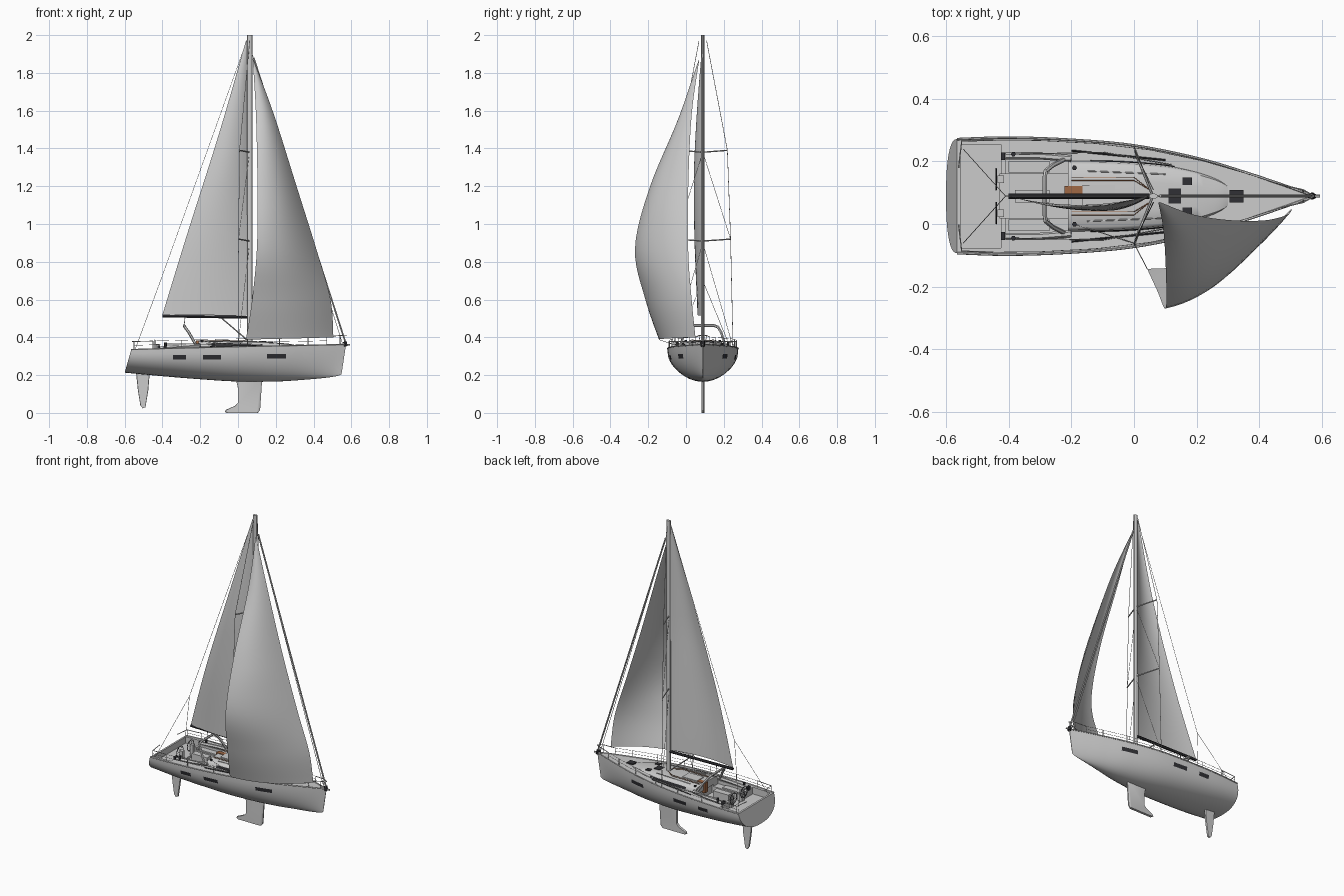
import bpy, bmesh, math
from mathutils import Vector as V

if "Cube" in bpy.data.objects:
    bpy.data.objects.remove(bpy.data.objects["Cube"])

Y = 0.089  # centreline of the hull


def material(name, col):
    m = bpy.data.materials.new(name)
    m.diffuse_color = (*col, 1)
    m.use_nodes = True
    m.node_tree.nodes["Principled BSDF"].inputs["Base Color"].default_value = m.diffuse_color
    return m


BLACK = material("black", (0.03, 0.03, 0.035))
WOOD = material("wood", (0.35, 0.14, 0.06))


def add(name, me, mat=None, angle=0.6):
    ob = bpy.data.objects.new(name, me)
    bpy.context.collection.objects.link(ob)
    if mat:
        me.materials.append(mat)
    me.polygons.foreach_set("use_smooth", [True] * len(me.polygons))
    me.set_sharp_from_angle(angle=angle)
    return ob


def spline(keys, n):
    """Catmull-Rom through key tuples, n steps per span."""
    k = [keys[0], *keys, keys[-1]]
    out = []
    for i in range(1, len(k) - 2):
        for j in range(n):
            t = j / n
            out.append(tuple(0.5 * (2*b + (c-a)*t + (2*a-5*b+4*c-d)*t*t + (3*b-a-3*c+d)*t**3)
                             for a, b, c, d in zip(*k[i-1:i+3])))
    return out + [keys[-1]]


def loft(name, rings, closed=True, mat=None, angle=0.6):
    """Skin a list of equal point rows; closed rows also get end caps."""
    n = len(rings[0])
    faces = [(i*n+j, i*n+(j+1) % n, (i+1)*n+(j+1) % n, (i+1)*n+j)
             for i in range(len(rings)-1) for j in range(n if closed else n-1)]
    if closed:
        faces += [tuple(range(n)), tuple(range((len(rings)-1)*n, len(rings)*n))]
    me = bpy.data.meshes.new(name)
    me.from_pydata([tuple(p) for r in rings for p in r], [], faces)
    bm = bmesh.new()
    bm.from_mesh(me)
    bmesh.ops.recalc_face_normals(bm, faces=bm.faces)
    bm.to_mesh(me)
    bm.free()
    return add(name, me, mat, angle)


def tube(name, pts, r, mat=None, cyclic=False):
    cu = bpy.data.curves.new(name, "CURVE")
    cu.dimensions = "3D"
    cu.bevel_depth, cu.bevel_resolution, cu.use_fill_caps = r, 1, True
    s = cu.splines.new("POLY")
    s.points.add(len(pts) - 1)
    for p, c in zip(s.points, pts):
        p.co = (*c, 1)
    s.use_cyclic_u = cyclic
    tmp = bpy.data.objects.new("tmp", cu)
    me = bpy.data.meshes.new_from_object(tmp)
    bpy.data.objects.remove(tmp)
    return add(name, me, mat)


def box(name, x0, x1, y0, y1, z0, z1, mat=None):
    r = [[(x, y0, z0), (x, y1, z0), (x, y1, z1), (x, y0, z1)] for x in (x0, x1)]
    return loft(name, r, mat=mat)


# Hull stations: top x, bottom x, half width, sheer z, keel z, section exponent
ST = spline([(-.565, -.6, .182, .335, .213, 2.4), (-.4, -.42, .187, .34, .196, 2.4),
             (-.2, -.2, .18, .345, .178, 2.3), (0, 0, .162, .35, .166, 2.2),
             (.2, .2, .122, .354, .166, 2.1), (.35, .345, .078, .357, .175, 2),
             (.47, .457, .038, .36, .185, 1.9), (.54, .523, .013, .361, .195, 1.8),
             (.572, .548, .002, .362, .205, 1.8)], 6)


def station(x):
    for a, b in zip(ST, ST[1:]):
        if x <= b[0]:
            t = (x - a[0]) / (b[0] - a[0])
            return [p + (q-p)*t for p, q in zip(a, b)]
    return ST[-1]


def hull_y(x, z):
    _, _, hw, zs, zk, e = station(x)
    return hw * (1 - ((zs-z)/(zs-zk))**e)**(1/e)


rings = []
for xt, xb, hw, zs, zk, e in ST:
    ring = []
    for i in range(25):
        t = math.pi * i / 24
        d, c = max(0, math.sin(t))**(2/e), math.cos(t)
        ring.append((xt + (xb-xt)*d, Y + math.copysign(abs(c)**(2/e), c)*hw, zs - (zs-zk)*d))
    rings.append(ring)
hull = loft("hull", rings)

# Cockpit recesses cut out of the hull
cuts = [box("cut", -.553, -.425, Y-.165, Y+.165, .295, .5),
        box("cut", -.43, -.2, Y-.07, Y+.07, .28, .5),
        box("cut", -.41, -.21, Y-.118, Y+.118, .322, .5)]
for c in cuts:
    m = hull.modifiers.new("cut", "BOOLEAN")
    m.operation, m.object, m.solver = "DIFFERENCE", c, "EXACT"
bpy.context.view_layer.update()
me = bpy.data.meshes.new_from_object(hull.evaluated_get(bpy.context.evaluated_depsgraph_get()))
hull.modifiers.clear()
hull.data = me
me.set_sharp_from_angle(angle=.6)
for c in cuts:
    bpy.data.objects.remove(c)

# Keel with aft-swept foot, and rudder: tapered blades from profiles


def blade(name, prof, th):
    scale = [(-th, .94), (-th*.5, 1), (th*.5, 1), (th, .94)]
    cx = sum(p[0] for p in prof) / len(prof)
    loft(name, [[(cx + (x-cx)*s, Y+dy, z) for x, z in prof] for dy, s in scale])


blade("keel", [(-.012, .18), (0, .13), (0, .055), (-.015, .038), (-.065, .016), (-.07, .006),
               (-.06, 0), (.105, 0), (.117, .015), (.128, .18)], .008)
blade("rudder", [(-.54, .215), (-.53, .12), (-.517, .04), (-.505, .024), (-.49, .03),
                 (-.475, .12), (-.467, .215)], .006)

# Coachroof
cab = spline([(-.21, .115, .376), (-.05, .112, .378), (.1, .1, .374), (.2, .08, .368), (.27, .055, .362),
              (.3, .035, .356)], 4)
rows = []
for x, w, z in cab:
    h = [(w, .335), (w*.94, z-.008), (w*.86, z), (w*.4, z+.004)]
    rows.append([(x, Y+y, zz) for y, zz in h] + [(x, Y-y, zz) for y, zz in h[::-1]])
loft("coachroof", rows, angle=.8)

for s in (1, -1):
    # Cabin side windows and hull windows
    strip = [r for r in cab if -.18 < r[0] < .15]
    loft("cabin_window", [[(x, Y+s*(w*.985+.002), .352), (x, Y+s*(w*.95+.002), z-.009)]
                          for x, w, z in strip], False, BLACK)
    for x0, x1, z in ((-.345, -.275, .283), (-.185, -.09, .283), (.153, .255, .289)):
        loft("hull_window", [[(x0+(x1-x0)*i/4, Y+s*(hull_y(x0+(x1-x0)*i/4, z+dz)+.0015), z+dz)
                              for dz in (0, .012, .024)] for i in range(5)], False, BLACK)
    # Toe rail, cockpit coaming and deck gear
    tube("toe_rail", [(r[0], Y+s*r[2], r[3]) for r in ST], .004)
    tube("coaming", [(-.41, Y+s*.128, .344), (-.3, Y+s*.128, .352), (-.2, Y+s*.12, .36)], .011)
    box("cockpit_locker", -.425, -.412, Y+s*.115, Y+s*.14, .33, .358, BLACK)
    for wx, wy in ((-.385, .134), (-.19, .09)):
        tube("winch", [(wx, Y+s*wy, .34), (wx, Y+s*wy, .385 if wx > -.3 else .372)], .008, BLACK)
    tube("handrail", [(-.15, Y+s*.08, .38), (.1, Y+s*.07, .38)], .002)
    for k in (.05, .06):
        tube("halyard", [(-.2, Y+s*k, .383), (0, Y+s*k, .385), (.05, Y+s*.02, .385)], .0012, WOOD)
    tube("genoa_track", [(-.2, Y+s*.145, .349), (.1, Y+s*.115, .356)], .003, BLACK)
    tube("jib_sheet", [(-.385, Y+s*.134, .37), (-.1, Y+s*.14, .36), (.12, Y+s*.1, .36)], .0015)
    # Steering wheel and pedestal
    wc = V((-.44, Y+s*.054, .352))
    tube("wheel", [wc + V((0, .034*math.cos(a*math.pi/12), .034*math.sin(a*math.pi/12)))
                   for a in range(24)], .0022, BLACK, True)
    for a in range(3):
        d = V((0, math.cos(a*math.pi/3), math.sin(a*math.pi/3))) * .034
        tube("wheel_spoke", [wc-d, wc+d], .001, BLACK)
    box("pedestal", -.435, -.415, Y+s*.054-.012, Y+s*.054+.012, .28, .365)
    # Stanchions, lifelines and pulpits
    posts = []
    for x in (-.55, -.45, -.3, -.12, .05, .22, .37, .47):
        q = station(x)
        p = V((x, Y+s*q[2]*.96, q[3]))
        posts.append(p)
        tube("stanchion", [p, p+V((0, 0, .042))], .002)
    for h in (.022, .042):
        tube("lifeline", [p+V((0, 0, h)) for p in posts], .001)
    tube("bow_pulpit", [posts[-1]+V((0, 0, .042)), (.54, Y+s*.02, .41), (.575, Y, .408)], .0022)
    tube("stern_pulpit", [posts[1]+V((0, 0, .042)), posts[0]+V((0, 0, .042)),
                          (-.56, Y+s*.09, .378)], .0022)
    tube("bow_pulpit_leg", [(.54, Y+s*.02, .41), (.54, Y+s*.012, .36)], .002)
    # Spreaders and standing rigging
    top, chain = V((.062, Y+s*.02, 1.97)), V((0, Y+s*.16, .35))
    up, low = V((.008, Y+s*.13, 1.39)), V((.003, Y+s*.147, .92))
    for tip in (up, low):
        tube("spreader", [(.06, Y, tip.z-.01), tip], .004)
    tube("cap_shroud", [top, up, low, chain], .0015)
    tube("inner_shroud", [(.06, Y, 1.38), low], .0012)
    tube("lower_shroud", [(.06, Y, .9), chain], .0012)
    tube("backstay_leg", [(-.41, Y, .7), (-.545, Y+s*.15, .335)], .0012)
    box("bench_cushion", -.4, -.27, Y+s*.075, Y+s*.112, .32, .33)
    box("small_hatch", .155, .185, Y+s*.048-.012, Y+s*.048+.012, .36, .378, BLACK)

# Deck hatches, companionway, table
box("mid_hatch", .11, .15, Y-.024, Y+.024, .365, .38, BLACK)
box("fore_hatch", .305, .35, Y-.02, Y+.02, .35, .363, BLACK)
box("companionway", -.222, -.165, Y+.005, Y+.033, .32, .384, WOOD)
box("companion_slide", -.165, -.06, Y-.035, Y+.035, .37, .386)
box("cockpit_table", -.38, -.27, Y-.02, Y+.02, .28, .345)

# Mainsheet arch over the cockpit
arch = [(-.217, .12, .35), (-.26, .098, .425), (-.282, .08, .455), (-.285, .06, .462)]
tube("mainsheet_arch", [(x, Y+w, z) for x, w, z in arch] + [(x, Y-w, z) for x, w, z in arch[::-1]], .0075)
tube("mainsheet", [(-.285, Y, .462), (-.28, Y, .51)], .002)

# Mast, boom, vang, stays
loft("mast", [[(.062+.014*math.cos(a*math.pi/6), Y+.0085*math.sin(a*math.pi/6), z)
               for a in range(12)] for z in (.36, 2.0)])
tube("boom", [(-.4, Y, .513), (.05, Y, .506)], .0085, BLACK)
tube("boom_vang", [(-.085, Y, .5), (.05, Y, .385)], .004)
tube("backstay", [(.05, Y, 1.98), (-.41, Y, .7)], .0012)
tube("forestay_furler", [(.57, Y, .37), (.083, Y, 1.88)], .005)
tube("inner_forestay", [(.555, Y, .36), (.075, Y, 1.9)], .0015)
tube("furler_drum", [(.572, Y, .352), (.565, Y, .378)], .011, BLACK)
tube("anchor_roller", [(.54, Y, .362), (.594, Y, .36)], .005)


# Sails: cambered sheets between a luff and a leech curve
def sail(name, luff, leech, camber):
    A, B = spline(luff, 6), spline(leech, 6)
    rows = []
    for i, (a, b) in enumerate(zip(A, B)):
        c = V(camber) * min(1, 2.2*i/(len(A)-1))
        rows.append([V(a).lerp(V(b), u/14) + c*4*(u/14)*(1-u/14) for u in range(15)])
    loft(name, rows, False, angle=3)


sail("mainsail", [(.05, Y, 1.97), (.048, Y, 1.48), (.046, Y, .95), (.045, Y, .515)],
     [(.042, Y, 1.97), (-.1, Y-.03, 1.48), (-.268, Y-.03, .95), (-.4, Y, .52)], (0, -.028, 0))
sail("headsail", [(.082, .07, 1.87), (.19, .03, 1.58), (.31, .012, 1.2), (.42, .012, .85),
                  (.49, .03, .6), (.505, .05, .4)],
     [(.078, .068, 1.87), (.095, -.03, 1.58), (.103, -.19, 1.2), (.1, -.27, .87),
      (.075, -.215, .6), (.042, -.143, .388)], (.018, -.05, 0))
tube("working_sheet", [(.042, -.143, .388), (0, Y-.15, .36), (-.19, Y-.09, .378)], .0015)
